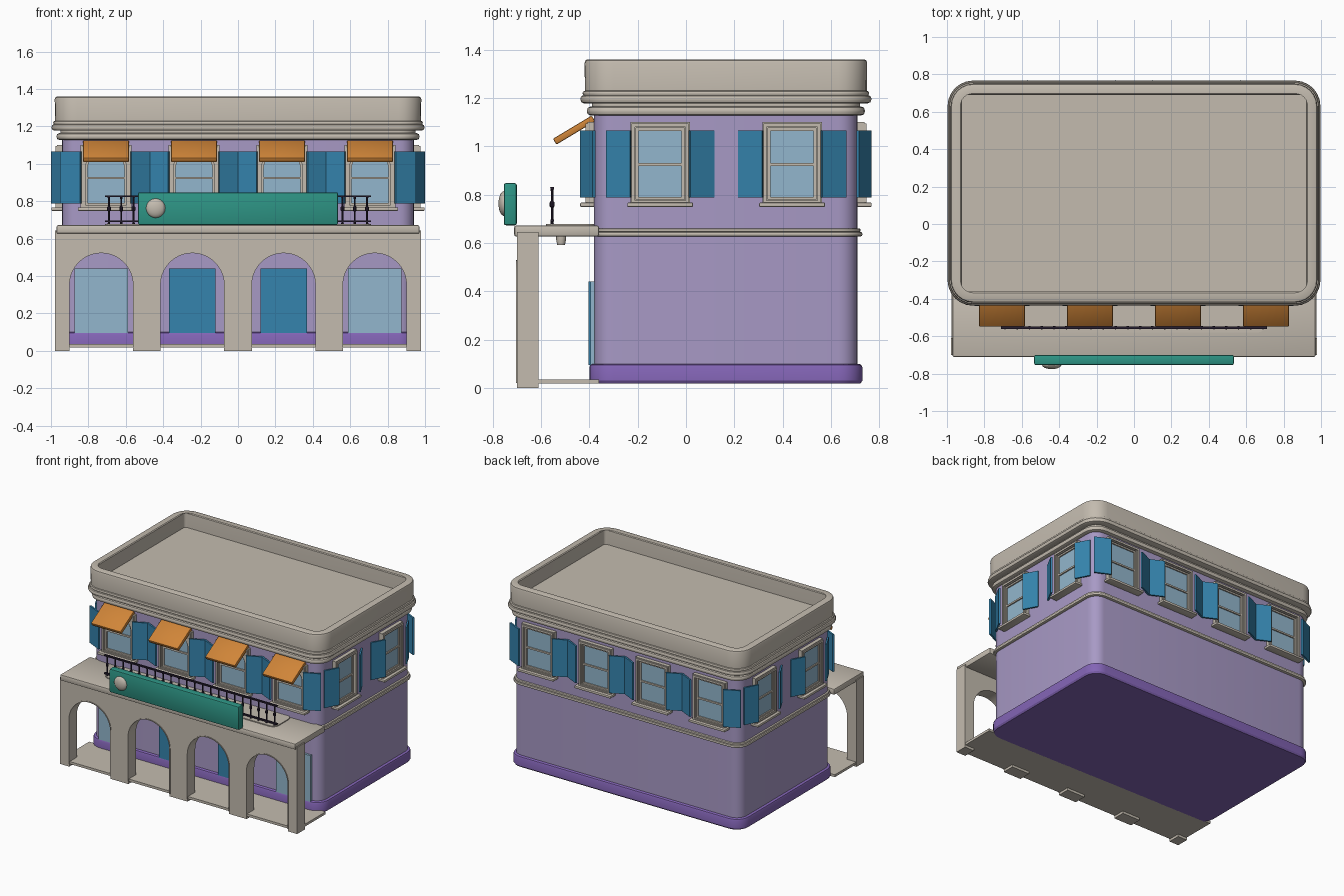
import bpy, bmesh, math
from mathutils import Matrix, Vector

if "Cube" in bpy.data.objects:
    bpy.data.objects.remove(bpy.data.objects["Cube"])

def material(name, r, g, b):
    m = bpy.data.materials.new(name)
    m.diffuse_color = (r, g, b, 1)
    m.use_nodes = True
    m.node_tree.nodes["Principled BSDF"].inputs["Base Color"].default_value = m.diffuse_color
    return m

STONE = material("warm_stone", 0.55, 0.50, 0.43)
LAV = material("lavender_wall", 0.39, 0.32, 0.56)
PURPLE = material("purple_base", 0.23, 0.13, 0.47)
BLUE = material("shutter_blue", 0.035, 0.23, 0.42)
GLASS = material("pale_glass", 0.29, 0.47, 0.61)
TEAL = material("sign_teal", 0.027, 0.30, 0.235)
ORANGE = material("awning_orange", 0.63, 0.235, 0.04)
DARK = material("dark_iron", 0.02, 0.013, 0.03)
I = Matrix.Identity(4)

def finish(name, bm, mat, M=I):
    bmesh.ops.remove_doubles(bm, verts=bm.verts, dist=1e-5)
    bmesh.ops.transform(bm, matrix=M, verts=bm.verts)
    bmesh.ops.recalc_face_normals(bm, faces=bm.faces)
    me = bpy.data.meshes.new(name)
    bm.to_mesh(me)
    bm.free()
    me.materials.append(mat)
    ob = bpy.data.objects.new(name, me)
    bpy.context.collection.objects.link(ob)
    return ob

def box(name, mat, lo, hi, M=I, bevel=0.0):
    lo, hi = Vector(lo), Vector(hi)
    bm = bmesh.new()
    bmesh.ops.create_cube(bm, size=1, matrix=Matrix.Translation((lo + hi) / 2)
                          @ Matrix.Diagonal((*(hi - lo), 1)))
    if bevel:
        bmesh.ops.bevel(bm, geom=bm.edges[:], offset=bevel, segments=2,
                        profile=0.5, affect='EDGES')
    return finish(name, bm, mat, M)

def plate(name, mat, loops, y0, y1, M=I):
    """Outline loops (x, z), later loops are holes, given depth y0..y1."""
    bm = bmesh.new()
    edges = []
    for lp in loops:
        vs = [bm.verts.new((x, y0, z)) for x, z in lp]
        edges += [bm.edges.new((vs[i - 1], vs[i])) for i in range(len(vs))]
    bmesh.ops.triangle_fill(bm, edges=edges, use_beauty=True, use_dissolve=False)
    ext = bmesh.ops.extrude_face_region(bm, geom=bm.faces[:], use_keep_orig=True)
    vs = [g for g in ext["geom"] if isinstance(g, bmesh.types.BMVert)]
    bmesh.ops.translate(bm, verts=vs, vec=(0, y1 - y0, 0))
    return finish(name, bm, mat, M)

def rounded(cx, cy, hx, hy, r, n=6):
    pts = []
    for k, (sx, sy) in enumerate(((1, 1), (-1, 1), (-1, -1), (1, -1))):
        for i in range(n + 1):
            a = math.pi / 2 * (k + i / n)
            pts.append((cx + sx * (hx - r) + r * math.cos(a),
                        cy + sy * (hy - r) + r * math.sin(a)))
    return pts

def loft(name, mat, rings):
    """rings: list of (z, outline) with equal point counts, capped."""
    bm = bmesh.new()
    rows = [[bm.verts.new((x, y, z)) for x, y in pts] for z, pts in rings]
    for a, b in zip(rows, rows[1:]):
        for i in range(len(a)):
            bm.faces.new((a[i - 1], a[i], b[i], b[i - 1]))
    bm.faces.new(rows[0])
    bm.faces.new(rows[-1])
    return finish(name, bm, mat)

def wall_loft(name, mat, profile):
    """profile: (offset from wall, z) swept round the building."""
    return loft(name, mat, [(z, rounded(0, 0.165, 0.94 + o, 0.545 + o,
                                        max(0.02, 0.08 + o) if o > -0.015 else 0.02))
                            for o, z in profile])

def moulding(name, mat, z0, z1, o, b):
    wall_loft(name, mat, [(-0.01, z0), (o - b, z0), (o - b * .3, z0 + b * .3), (o, z0 + b),
                          (o, z1 - b), (o - b * .3, z1 - b * .3), (o - b, z1), (-0.01, z1)])

# main walls, base and mouldings
wall_loft("main_walls", LAV, [(0, 0.03), (0, 1.235)])
wall_loft("base_plinth", PURPLE, [(0.012, 0.018), (0.02, 0.03), (0.02, 0.085),
                                  (0.016, 0.095), (0.006, 0.1), (0, 0.1)])
moulding("floor_band_lower", STONE, 0.627, 0.646, 0.02, 0.008)
moulding("floor_band_upper", STONE, 0.645, 0.66, 0.013, 0.006)
moulding("cornice_lower", STONE, 1.128, 1.164, 0.03, 0.014)
moulding("cornice_neck", STONE, 1.163, 1.18, 0.01, 0.003)
moulding("cornice_upper", STONE, 1.178, 1.212, 0.057, 0.014)
moulding("cornice_top", STONE, 1.208, 1.23, 0.048, 0.01)
# parapet with sunken roof
wall_loft("parapet_roof", STONE, [(0.03, 1.222), (0.038, 1.23), (0.04, 1.345), (0.036, 1.356),
                                  (0.028, 1.36), (-0.012, 1.36), (-0.018, 1.355), (-0.02, 1.25)])

# arcade front with four arches
ARCHES = [-0.731, -0.244, 0.244, 0.731]
R = 0.17
outline = [(-0.978, 0), (-0.978, 0.645), (0.978, 0.645), (0.978, 0)]
for cx in reversed(ARCHES):
    outline.append((cx + R, 0))
    outline += [(cx + R * math.cos(math.pi * i / 20), 0.353 + R * math.sin(math.pi * i / 20))
                for i in range(21)]
    outline.append((cx - R, 0))
plate("arcade_front", STONE, [outline], -0.70, -0.61)
for cx in ARCHES:
    def arch(r):
        return [(cx + r * math.cos(math.pi * i / 20), 0.353 + r * math.sin(math.pi * i / 20))
                for i in range(21)]
    ring = [(cx + R + .006, 0.02)] + arch(R + .006) + [(cx - R - .006, 0.02), (cx - R, 0.02)] \
        + arch(R)[::-1] + [(cx + R, 0.02)]
    plate("arch_trim", STONE, [ring], -0.704, -0.69)
    # ceiling lamps
    loft("ceiling_lamp", STONE, [(z, rounded(cx, -0.517, r, r, r, 3))
                                 for z, r in ((0.592, .016), (0.612, .02), (0.63, .02))])
box("arcade_floor", STONE, (-0.975, -0.695, 0.018), (0.975, -0.36, 0.036))
box("balcony_slab", STONE, (-0.97, -0.711, 0.627), (0.97, -0.36, 0.672), bevel=0.008)
loft("balcony_deck", STONE, [(z, rounded(0, -0.475, 0.71, 0.105, 0.05)) for z in (0.66, 0.679)])

# ground floor windows and doors
for i, cx in enumerate(ARCHES):
    if i in (0, 3):
        box("shop_window", GLASS, (cx - .142, -0.396, 0.095), (cx + .142, -0.37, 0.44))
    else:
        box("door", BLUE, (cx - .125, -0.403, 0.095), (cx + .125, -0.37, 0.44))

# upper windows, modelled facing -y and placed on each wall
def window(x, y, angle, width, arched):
    M = (Matrix.Translation((x, y, 0)) @ Matrix.Rotation(math.radians(angle), 4, 'Z')
         @ Matrix.Diagonal((width, 1, 1, 1)))
    rect = lambda h, z0, z1: [(-h, z0), (h, z0), (h, z1), (-h, z1)]
    def hole(h, z0, z1):
        if not arched:
            return rect(h, z0, z1)
        return [(-h, z0), (h, z0)] + [(h * math.cos(math.pi * k / 14),
                                       z1 - h + h * math.sin(math.pi * k / 14)) for k in range(15)]
    plate("window_frame", STONE, [rect(.123, .757, 1.1), hole(.1, .78, 1.075)], -.028, .01, M)
    plate("window_frame_lip", STONE, [rect(.118, .762, 1.095), hole(.105, .775, 1.08)], -.036, -.02, M)
    plate("window_sash", STONE, [hole(.101, .779, 1.076), hole(.089, .791, 1.064)], -.018, .01, M)
    box("window_bar", STONE, (-.095, -.018, .919), (.095, .005, .931), M)
    plate("window_glass", GLASS, [hole(.098, .782, 1.073)], -.009, .005, M)
    box("window_sill", STONE, (-.136, -.058, .749), (.136, .01, .767), M, bevel=.004)
    for s in (-1, 1):
        S = M @ Matrix.Translation((s * .172, -.027, 0)) @ Matrix.Rotation(s * math.radians(28), 4, 'Z')
        box("shutter", BLUE, (-.056, -.006, .789), (.056, .006, 1.066), S)

XS = [-0.706, -0.2355, 0.2355, 0.706]
for x in XS:
    window(x, -0.38, 0, 1.1, True)
    window(x, 0.71, 180, 1.1, False)
    # awnings over the front windows
    A = Matrix.Translation((x, -0.462, 1.068)) @ Matrix.Rotation(math.radians(31), 4, 'X')
    box("awning", ORANGE, (-.123, -.095, -.014), (.123, .092, .014), A, bevel=.006)
for y in (-0.107, 0.439):
    window(0.94, y, 90, 1.0, False)
    window(-0.94, y, -90, 1.0, False)

# balcony railing
for z in (0.693, 0.827):
    box("railing_rail", DARK, (-0.711, -0.561, z - .005), (0.711, -0.547, z + .005))
for i in range(22):
    x = -0.69 + 1.38 * i / 21
    loft("railing_baluster", DARK, [(z, rounded(x, -0.554, r, r, r, 2)) for z, r in
         ((.678, .007), (.70, .005), (.745, .005), (.752, .01), (.768, .01), (.775, .005),
          (.81, .005), (.829, .008))])

# sign board with round boss
box("sign_board", TEAL, (-0.534, -0.754, 0.673), (0.534, -0.70, 0.848), bevel=.009)
bm = bmesh.new()
bmesh.ops.create_uvsphere(bm, u_segments=24, v_segments=12, radius=1)
finish("sign_boss", bm, STONE, Matrix.Translation((-0.44, -0.752, 0.763))
       @ Matrix.Diagonal((.052, .024, .052, 1)))

# smooth shading with sharp edges kept
bpy.ops.object.select_all(action='SELECT')
bpy.context.view_layer.objects.active = bpy.data.objects["main_walls"]
bpy.ops.object.shade_smooth_by_angle(angle=math.radians(30))
